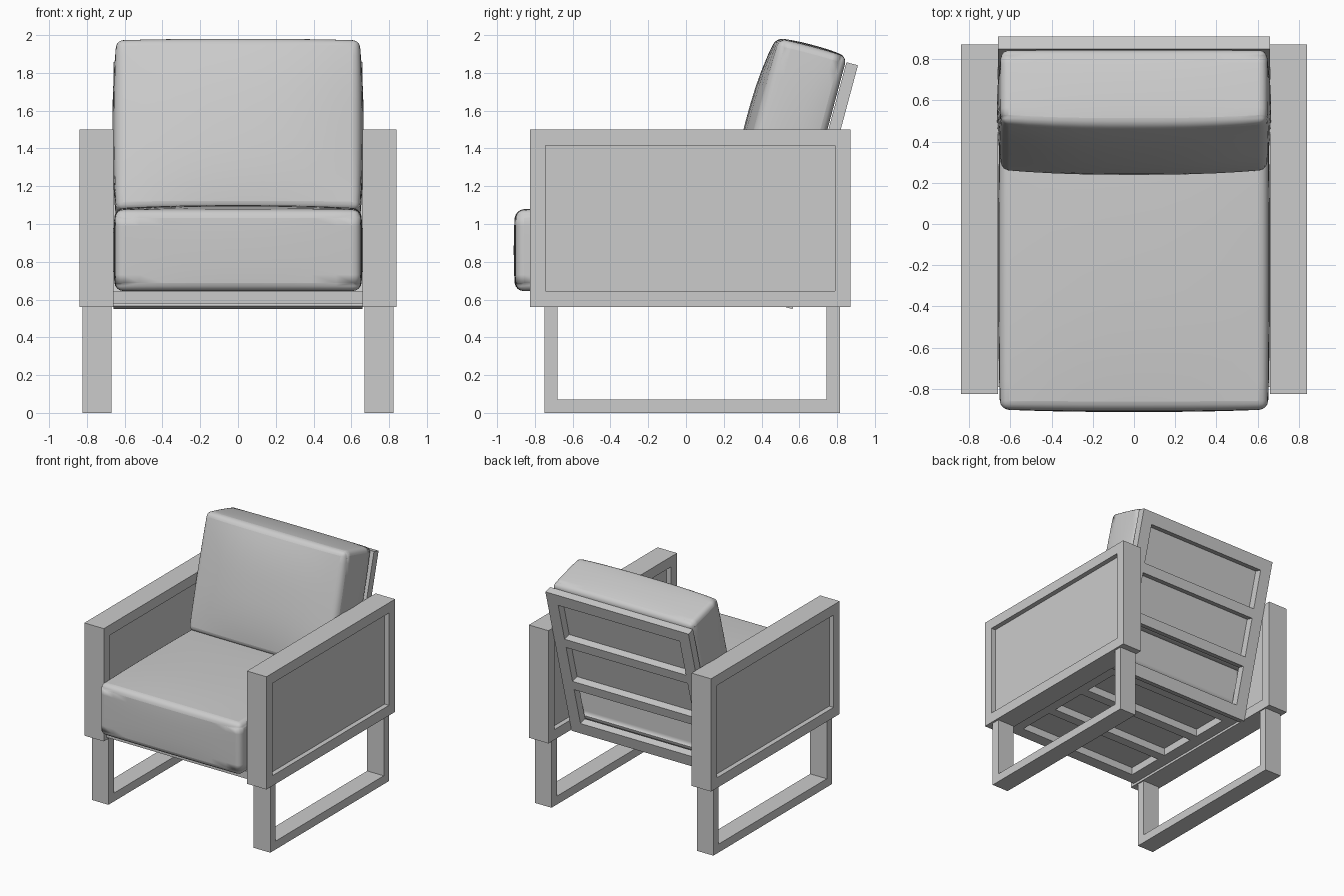
import bpy, bmesh, math
from mathutils import Matrix, Vector

if "Cube" in bpy.data.objects:
    bpy.data.objects.remove(bpy.data.objects["Cube"])

TILT = Matrix.Rotation(math.radians(-15), 4, 'X')                 # leaning back
SIDE = Matrix(((0, 0, 1, 0), (1, 0, 0, 0), (0, 1, 0, 0), (0, 0, 0, 1)))   # (y, z, x)
BACK = TILT @ Matrix(((1, 0, 0, 0), (0, 0, 1, 0), (0, 1, 0, 0), (0, 0, 0, 1)))  # (x, z, y)


def finish(bm, name, matrix=Matrix(), mirror=False):
    bm.transform(matrix)
    bmesh.ops.recalc_face_normals(bm, faces=bm.faces)
    me = bpy.data.meshes.new(name)
    bm.to_mesh(me)
    bm.free()
    ob = bpy.data.objects.new(name, me)
    bpy.context.collection.objects.link(ob)
    if mirror:
        ob.modifiers.new("Mirror", 'MIRROR')
    return ob


def extrude(bm, faces, depth):
    geo = bmesh.ops.extrude_face_region(bm, geom=faces)["geom"]
    verts = [g for g in geo if isinstance(g, bmesh.types.BMVert)]
    bmesh.ops.translate(bm, verts=verts, vec=(0, 0, depth))


def slab(name, pts, d0, d1, matrix=Matrix(), mirror=False):
    """Flat profile extruded from d0 to d1; closed solid."""
    bm = bmesh.new()
    bottom = bm.faces.new([bm.verts.new((u, v, d0)) for u, v in pts])
    top = bm.faces.new([bm.verts.new((u, v, d1)) for u, v in pts])
    bmesh.ops.bridge_loops(bm, edges=list(bottom.edges) + list(top.edges))
    return finish(bm, name, matrix, mirror)


def rect(u0, u1, v0, v1):
    return [(u0, v0), (u1, v0), (u1, v1), (u0, v1)]


def frame(name, outer, inner, d0, d1, matrix=Matrix(), mirror=False):
    """Rectangular frame with an opening."""
    bm = bmesh.new()
    rings = [[[bm.verts.new((u, v, d)) for u, v in rect(*r)] for r in (outer, inner)]
             for d in (d0, d1)]
    (o0, i0), (o1, i1) = rings
    for a, b in ((o0, i0), (i0, i1), (i1, o1), (o1, o0)):
        for k in range(4):
            n = (k + 1) % 4
            bm.faces.new((a[k], a[n], b[n], b[k]))
    return finish(bm, name, matrix, mirror)


def cushion(name, lo, hi, puff_lo, puff_hi, radius, matrix=Matrix()):
    """Box with bulging sides and rounded edges."""
    lo, hi = Vector(lo), Vector(hi)
    mid, half = (lo + hi) / 2, (hi - lo) / 2
    bm = bmesh.new()
    bmesh.ops.create_cube(bm, size=2)
    bmesh.ops.subdivide_edges(bm, edges=bm.edges, cuts=9, use_grid_fill=True)
    for v in bm.verts:
        c = v.co.copy()
        w = [1 - abs(t) ** 2.5 for t in c]
        for a in range(3):
            p = (puff_hi if c[a] > 0 else puff_lo)[a]
            # side bulge keeps part of its size along the edges
            s = (0.3 + 0.7 * w[(a + 1) % 3]) * w[(a + 2) % 3] if a else w[1] * w[2]
            v.co[a] = mid[a] + c[a] * (half[a] + p * s)
    ob = finish(bm, name, matrix)
    bev = ob.modifiers.new("Bevel", 'BEVEL')
    bev.width, bev.segments = radius, 4
    bev.limit_method, bev.angle_limit = 'ANGLE', math.radians(50)
    bpy.context.view_layer.objects.active = ob
    ob.select_set(True)
    bpy.ops.object.shade_smooth_by_angle(angle=math.radians(40))
    ob.select_set(False)
    return ob


# arms: frame with recessed panel
frame("arm_frame", (-0.825, 0.87, 0.56, 1.5), (-0.745, 0.79, 0.645, 1.415),
      0.66, 0.84, SIDE, True)
slab("arm_panel", rect(-0.745, 0.79, 0.645, 1.415), 0.70, 0.80, SIDE, True)

# sled legs
slab("leg_loop", [(-0.75, 0), (0.815, 0), (0.815, 0.56), (0.745, 0.56), (0.745, 0.07),
                  (-0.68, 0.07), (-0.68, 0.56), (-0.75, 0.56)], 0.67, 0.823, SIDE, True)

# back frame and slats
frame("back_frame", (-0.66, 0.66, 0.677, 2.013), (-0.56, 0.56, 0.777, 1.913),
      0.34, 0.403, BACK)
for k in (1, 2):
    c = 0.777 - 0.04 + k * (1.136 + 0.08) / 3
    slab("back_slat", rect(-0.56, 0.56, c - 0.04, c + 0.04), 0.34, 0.403, BACK)

# seat frame and slats
frame("seat_frame", (-0.66, 0.66, -0.79, 0.515), (-0.56, 0.56, -0.69, 0.415), 0.58, 0.643)
for k in (1, 2):
    c = -0.69 - 0.04 + k * (1.105 + 0.08) / 3
    slab("seat_slat", rect(-0.56, 0.56, c - 0.04, c + 0.04), 0.58, 0.643)

# cushions
cushion("seat_cushion", (-0.65, -0.90, 0.645), (0.65, 0.53, 1.075),
        (0.01, 0.012, 0), (0.01, 0.0, 0.025), 0.045)
cushion("back_cushion", (-0.645, -0.035, 1.11), (0.645, 0.335, 2.04),
        (0.02, 0.06, 0), (0.02, 0, 0.015), 0.045, TILT)
